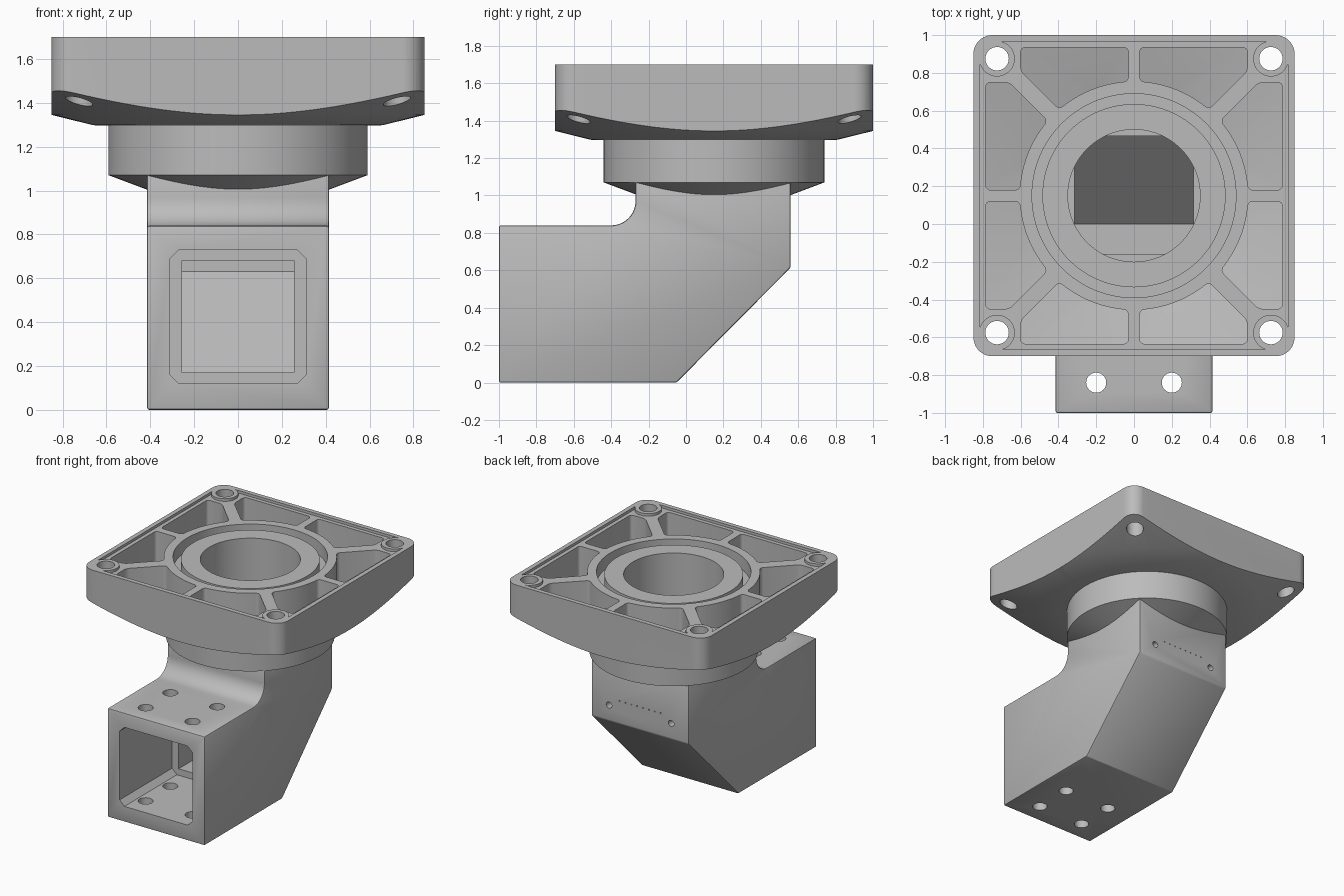
import bpy, bmesh, math
from mathutils import Vector

if "Cube" in bpy.data.objects:
    bpy.data.objects.remove(bpy.data.objects["Cube"])

CY = 0.15  # y of the flange axis

grey = bpy.data.materials.new("cast_grey")
grey.use_nodes = True
grey.diffuse_color = (0.5, 0.5, 0.5, 1)
grey.node_tree.nodes["Principled BSDF"].inputs["Base Color"].default_value = (0.5, 0.5, 0.5, 1)


def finish(bm, name):
    bmesh.ops.recalc_face_normals(bm, faces=bm.faces)
    mesh = bpy.data.meshes.new(name)
    bm.to_mesh(mesh)
    bm.free()
    mesh.materials.append(grey)
    ob = bpy.data.objects.new(name, mesh)
    bpy.context.collection.objects.link(ob)
    return ob


def prism(name, pts, lo, hi, axis="z", rounding=0.0, segments=6, floor=None):
    """Extrude a 2D outline along an axis, optionally rounding its corners."""
    place = {"x": lambda a, b, c: (c, a, b),
             "y": lambda a, b, c: (a, c, b),
             "z": lambda a, b, c: (a, b, c)}[axis]
    bm = bmesh.new()
    low = [bm.verts.new(place(a, b, lo)) for a, b in pts]
    high = [bm.verts.new(place(a, b, hi)) for a, b in pts]
    bm.faces.new(low)
    bm.faces.new(high)
    sides = []
    for i in range(len(pts)):
        j = (i + 1) % len(pts)
        bm.faces.new((low[i], low[j], high[j], high[i]))
    bmesh.ops.recalc_face_normals(bm, faces=bm.faces)
    if rounding:
        for a, b in zip(low, high):
            edge = bm.edges.get((a, b))
            if edge.calc_face_angle() > 0.5:
                sides.append(edge)
        bmesh.ops.bevel(bm, geom=sides, offset=rounding, segments=segments,
                        profile=0.5, affect="EDGES", clamp_overlap=True)
    if floor:
        bmesh.ops.triangulate(bm, faces=bm.faces)
        for v in bm.verts:
            if abs(v.co.z - lo) < 1e-4:
                v.co.z = floor(math.hypot(v.co.x, v.co.y - CY))
    return finish(bm, name)


def box_outline(cx, cy, hx, hy):
    return [(cx - hx, cy - hy), (cx + hx, cy - hy), (cx + hx, cy + hy), (cx - hx, cy + hy)]


def rod(name, x, y, r, lo, hi, axis="z", n=40):
    pts = [(x + r * math.cos(math.tau * i / n), y + r * math.sin(math.tau * i / n))
           for i in range(n)]
    return prism(name, pts, lo, hi, axis)


def lathe(name, profile, n=128):
    """Revolve a closed (radius, z) profile around the flange axis."""
    bm = bmesh.new()
    rings = []
    for i in range(n):
        a = math.tau * i / n
        rings.append([bm.verts.new((r * math.cos(a), CY + r * math.sin(a), z))
                      for r, z in profile])
    for i in range(n):
        p, q = rings[i], rings[(i + 1) % n]
        for k in range(len(profile)):
            m = (k + 1) % len(profile)
            bm.faces.new((p[k], q[k], q[m], p[m]))
    return finish(bm, name)


def apply_all(ob):
    bpy.context.view_layer.objects.active = ob
    for mod in list(ob.modifiers):
        bpy.ops.object.modifier_apply(modifier=mod.name)


def combine(ob, tool, operation="DIFFERENCE"):
    mod = ob.modifiers.new("combine", "BOOLEAN")
    mod.operation, mod.object, mod.solver = operation, tool, "EXACT"
    apply_all(ob)
    bpy.data.objects.remove(tool)


# Flange: conical underside, groove and collar, trimmed to a rounded square
flange = lathe("flange", [(0.35, 1.29), (0.66, 1.298), (0.85, 1.345), (1.16, 1.455),
                          (1.4, 1.54), (1.4, 1.7), (0.54, 1.7), (0.54, 1.58),
                          (0.485, 1.58), (0.485, 1.66), (0.35, 1.66)])
combine(flange, prism("trim", box_outline(0, CY, 0.85, 0.85), 1.1, 1.9,
                      rounding=0.1, segments=10), "INTERSECT")

# Shallow recess inside the rim
combine(flange, prism("recess", box_outline(0, CY, 0.815, 0.815), 1.68, 1.9, rounding=0.08))

# Eight pockets leaving ribs and a ring wall
ring = 0.605
start, end = math.acos(0.03 / ring), math.radians(49.1)
pocket = [(0.03, 0.785), (0.6, 0.785), (0.6, 0.66)]
pocket += [(ring * math.cos(end + (start - end) * i / 12),
            ring * math.sin(end + (start - end) * i / 12)) for i in range(13)]
for swap in (False, True):
    for sx in (-1, 1):
        for sy in (-1, 1):
            pts = [(v, u) if swap else (u, v) for u, v in pocket]
            pts = [(sx * a, CY + sy * b) for a, b in pts]
            combine(flange, prism("pocket", pts, 1.4, 1.9, rounding=0.025, segments=4,
                                  floor=lambda r: 1.36 + 0.25 * (r - 0.605)))

# Corner bosses with bolt holes
for sx in (-1, 1):
    for sy in (-1, 1):
        x, y = sx * 0.725, CY + sy * 0.725
        combine(flange, rod("boss", x, y, 0.094, 1.6, 1.7), "UNION")
        combine(flange, rod("bolt_hole", x, y, 0.062, 1.1, 1.9))

# Round neck with a tapered underside
neck = lathe("neck", [(0.35, 0.98), (0.59, 1.07), (0.59, 1.32), (0.35, 1.32)])

# Elbow body: side profile with a concave fillet under the neck
fillet = [(-0.4 + 0.13 * math.cos(math.radians(a)), 0.97 + 0.13 * math.sin(math.radians(a)))
          for a in range(-90, 1, 9)]
body = prism("elbow_body", [(-0.05, 0), (-1, 0), (-1, 0.84)] + fillet
             + [(-0.27, 1.1), (0.56, 1.1), (0.56, 0.615)], -0.415, 0.415, "x")
bevel = body.modifiers.new("edge_rounding", "BEVEL")
bevel.width, bevel.segments, bevel.limit_method = 0.01, 2, "ANGLE"
bevel.angle_limit = math.radians(30)
apply_all(body)

# Square socket, inner passage, sloped riser and bore
combine(body, prism("socket", box_outline(0, 0.425, 0.31, 0.305), -1.1, -0.36, "y",
                    rounding=0.04, segments=1))
combine(body, prism("passage", box_outline(0, 0.425, 0.255, 0.255), -0.5, -0.08, "y"))
combine(body, prism("riser", [(-0.16, 1.2), (-0.16, 0.165), (0.0, 0.165), (0.465, 0.63),
                              (0.465, 1.2)], -0.315, 0.315, "x"))
combine(body, rod("bore", 0, CY, 0.35, 0.95, 1.3, n=128))

# Clamp holes through the socket walls
for x in (-0.2, 0.2):
    for y in (-0.84, -0.54):
        combine(body, rod("clamp_hole", x, y, 0.053, -0.1, 1.0))

# Small blind holes and pin marks on the back
for x in (-0.265, 0.265):
    combine(body, rod("back_hole", x, 0.735, 0.024, 0.5, 0.7, "y", 20))
for i in range(8):
    combine(body, rod("pin_mark", -0.175 + 0.05 * i, 0.79, 0.005, 0.55, 0.7, "y", 8))

# Smooth curved faces, keep edges crisp
for ob in (flange, neck, body):
    bpy.ops.object.select_all(action="DESELECT")
    ob.select_set(True)
    bpy.context.view_layer.objects.active = ob
    bpy.ops.object.shade_smooth_by_angle(angle=math.radians(25))
